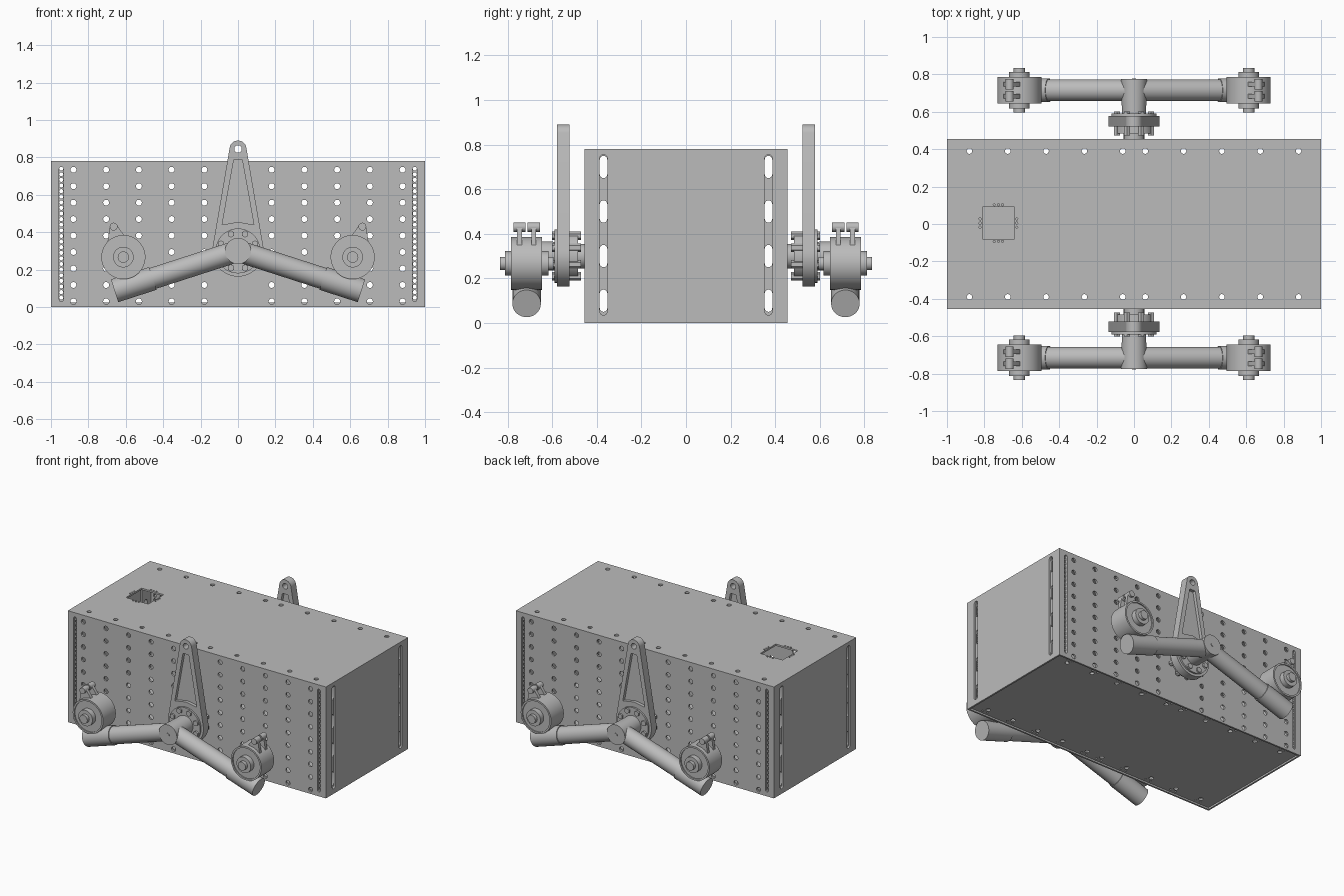
import bpy, bmesh, math
from mathutils import Matrix, Vector

cube = bpy.data.objects.get("Cube")
if cube:
    bpy.data.objects.remove(cube, do_unlink=True)

grey = bpy.data.materials.new("plain grey metal")
grey.use_nodes = True
grey.diffuse_color = (0.5, 0.5, 0.5, 1)
grey.node_tree.nodes["Principled BSDF"].inputs["Base Color"].default_value = grey.diffuse_color

# Drawing planes: columns are the directions of u, v and thickness
PLANES = {
    "x": Matrix(((0, 0, 1), (1, 0, 0), (0, 1, 0))),
    "y": Matrix(((1, 0, 0), (0, 0, -1), (0, 1, 0))),
    "z": Matrix.Identity(3),
}


def finish(name, bm):
    mesh = bpy.data.meshes.new(name)
    bmesh.ops.remove_doubles(bm, verts=bm.verts, dist=1e-5)
    bmesh.ops.recalc_face_normals(bm, faces=bm.faces)
    bm.to_mesh(mesh)
    bm.free()
    mesh.materials.clear()
    mesh.materials.append(grey)
    mesh.shade_smooth()
    mesh.set_sharp_from_angle(angle=math.radians(35))
    obj = bpy.data.objects.new(name, mesh)
    bpy.context.collection.objects.link(obj)
    return obj


def plate(name, plane, at, thick, outline, holes=()):
    """Flat plate with cut-outs, centred at height `at` along the plane axis."""
    curve = bpy.data.curves.new(name, "CURVE")
    curve.dimensions = "2D"
    curve.fill_mode = "BOTH"
    curve.extrude = thick / 2
    for loop in [outline, *holes]:
        spline = curve.splines.new("POLY")
        spline.points.add(len(loop) - 1)
        for point, (u, v) in zip(spline.points, loop):
            point.co = (u, v, 0, 1)
        spline.use_cyclic_u = True
    temp = bpy.data.objects.new(name + "_sketch", curve)
    bpy.context.collection.objects.link(temp)
    graph = bpy.context.evaluated_depsgraph_get()
    mesh = bpy.data.meshes.new_from_object(temp.evaluated_get(graph))
    bm = bmesh.new()
    bm.from_mesh(mesh)
    bpy.data.objects.remove(temp, do_unlink=True)
    bpy.data.curves.remove(curve)
    bpy.data.meshes.remove(mesh)
    shift = Vector([at if axis == plane else 0 for axis in "xyz"])
    bm.transform(Matrix.Translation(shift) @ PLANES[plane].to_4x4())
    return finish(name, bm)


def rod(name, start, end, r, r_end=None, sides=40):
    start, end = Vector(start), Vector(end)
    axis = end - start
    bm = bmesh.new()
    bmesh.ops.create_cone(bm, cap_ends=True, segments=sides, radius1=r,
                          radius2=r_end or r, depth=axis.length)
    turn = axis.to_track_quat("Z", "Y").to_matrix().to_4x4()
    bm.transform(Matrix.Translation((start + end) / 2) @ turn)
    return finish(name, bm)


def circle(u, v, r, n=14):
    return [(u + r * math.cos(math.tau * i / n), v + r * math.sin(math.tau * i / n))
            for i in range(n)]


def rect(u0, v0, u1, v1):
    return [(u0, v0), (u1, v0), (u1, v1), (u0, v1)]


def taper(a, ra, b, rb, n=16):
    """Outline wrapped tightly around two circles."""
    a, b = Vector(a), Vector(b)
    d = b - a
    lean = math.atan2(d.y, d.x)
    beta = math.acos((ra - rb) / d.length)
    points = []
    for c, r, start, sweep in ((b, rb, -beta, 2 * beta),
                               (a, ra, beta, math.tau - 2 * beta)):
        for i in range(n + 1):
            t = lean + start + sweep * i / n
            points.append((c.x + r * math.cos(t), c.y + r * math.sin(t)))
    return points


def slot(u, v0, v1, width):
    r = width / 2
    return taper((u, v0 + r), r, (u, v1 - r), r, 8)


# Box size and panel thickness
W, D, H, T = 1.0, 0.455, 0.78, 0.012
SIDES = (-1, 1)

# Front and back panels: perforated grid and a long slot near each end
grid = [circle(s * (0.18 + 0.175 * i), 0.03 + 0.088 * j, 0.016)
        for s in SIDES for i in range(5) for j in range(9)]
grid += [slot(s * 0.945, 0.03, 0.75, 0.022) for s in SIDES]
for name, s in (("front_panel", -1), ("back_panel", 1)):
    plate(name, "y", s * (D - T / 2), T, rect(-W, 0, W, H), grid)

# End panels with two long slots
for name, s in (("right_end_panel", -1), ("left_end_panel", 1)):
    plate(name, "x", s * (W - T / 2), T, rect(T - D, 0, D - T, H),
          [slot(t * 0.37, 0.035, 0.755, 0.034) for t in SIDES])

# Top and bottom panels with edge holes; the top has a square port
edge_x = [s * x for s in SIDES for x in (0.06, 0.265, 0.47, 0.675, 0.88)]
edge_holes = [circle(x, s * 0.39, 0.015) for x in edge_x for s in SIDES]
px, py, half = -0.725, 0.005, 0.086
port = [rect(px - half, py - half, px + half, py + half)]
for s in SIDES:
    for k in (-0.022, 0, 0.022):
        port.append(circle(px + k, py + s * 0.098, 0.006, 8))
        port.append(circle(px + s * 0.098, py + k, 0.006, 8))
inner = rect(T - W, T - D, W - T, D - T)
plate("top_panel", "z", H - T / 2, T, inner, edge_holes + port)
small = [circle(x + k, s * 0.42, 0.007, 8) for x in edge_x for s in SIDES
         for k in (-0.02, 0.02)]
plate("bottom_panel", "z", 0.018, T, inner, edge_holes + small)

# Perforated angle brackets inside the four corners
for s in SIDES:
    for t in SIDES:
        dots = [circle(s * 0.945, 0.05 + 0.03 * i, 0.011, 10) for i in range(24)]
        u0, u1 = sorted((s * 0.905, s * 0.985))
        plate("bracket_long_flange", "y", t * (D - 0.02), 0.012,
              rect(u0, 0.026, u1, 0.766), dots)
        v0, v1 = sorted((t * 0.33, t * 0.427))
        plate("bracket_end_flange", "x", s * (W - 0.02), 0.012,
              rect(v0, 0.026, v1, 0.766),
              [slot(t * 0.37, z - 0.05, z + 0.05, 0.034) for z in (0.1, 0.3, 0.5, 0.7)])

PIVOT = 0.3     # pivot height
ARM = 0.715     # distance of the arms from the middle
DROP = Vector((0.66, -0.213))

for s in SIDES:
    # Lever with a thin web set into its window
    window = [(-0.022, 0.79), (0.022, 0.79), (0.085, 0.44), (0, 0.455), (-0.085, 0.44)]
    eye = circle(0, 0.845, 0.02, 20)
    plate("lever_frame", "y", s * 0.55, 0.056,
          taper((0, PIVOT), 0.137, (0, 0.845), 0.045, 28), [eye, window])
    plate("lever_web", "y", s * 0.55, 0.012, window)

    # Pivot stack between the box and the arms
    rod("pivot_shaft", (0, s * 0.44, PIVOT), (0, s * 0.53, PIVOT), 0.055)
    rod("pivot_inner_flange", (0, s * 0.485, PIVOT), (0, s * 0.524, PIVOT), 0.105)
    rod("pivot_outer_flange", (0, s * 0.576, PIVOT), (0, s * 0.59, PIVOT), 0.12)
    rod("pivot_tube", (0, s * 0.585, PIVOT), (0, s * 0.776, PIVOT), 0.064, 0.07)
    rod("pivot_cap_pin", (0, s * 0.77, PIVOT), (0, s * 0.779, PIVOT), 0.012, sides=16)
    for i in range(8):
        a = math.tau * (i + 0.5) / 8
        x, z = 0.098 * math.cos(a), PIVOT + 0.098 * math.sin(a)
        rod("flange_bolt", (x, s * 0.472, z), (x, s * 0.602, z), 0.019, sides=6)

    for t in SIDES:
        # Rocker arm with thicker end sleeve
        def along(f):
            return (t * DROP.x * f, s * ARM, PIVOT + DROP.y * f)
        rod("rocker_arm", along(0), along(0.72), 0.058)
        rod("arm_sleeve", along(0.69), along(1), 0.064)

        # Clamp: ring, recessed body, stepped hub and axle
        cx, cz = t * 0.613, 0.267
        plate("clamp_ring", "y", s * ARM, 0.14, circle(cx, cz, 0.118, 48),
              [circle(cx, cz, 0.106, 48)])
        for part, r, reach in (("clamp_body", 0.107, 0.062),
                               ("wheel_hub", 0.055, 0.098),
                               ("wheel_axle", 0.03, 0.12)):
            rod(part, (cx, s * ARM - reach, cz), (cx, s * ARM + reach, cz), r)

        # Two clamp ears, each with a cross pin
        for k in SIDES:
            y = s * ARM + k * 0.032
            plate("clamp_ear", "y", y, 0.022,
                  taper((t * 0.643, 0.335), 0.056, (t * 0.665, 0.428), 0.02))
            rod("ear_pin", (t * 0.665, y - 0.027, 0.43), (t * 0.665, y + 0.027, 0.43),
                0.021, sides=20)
